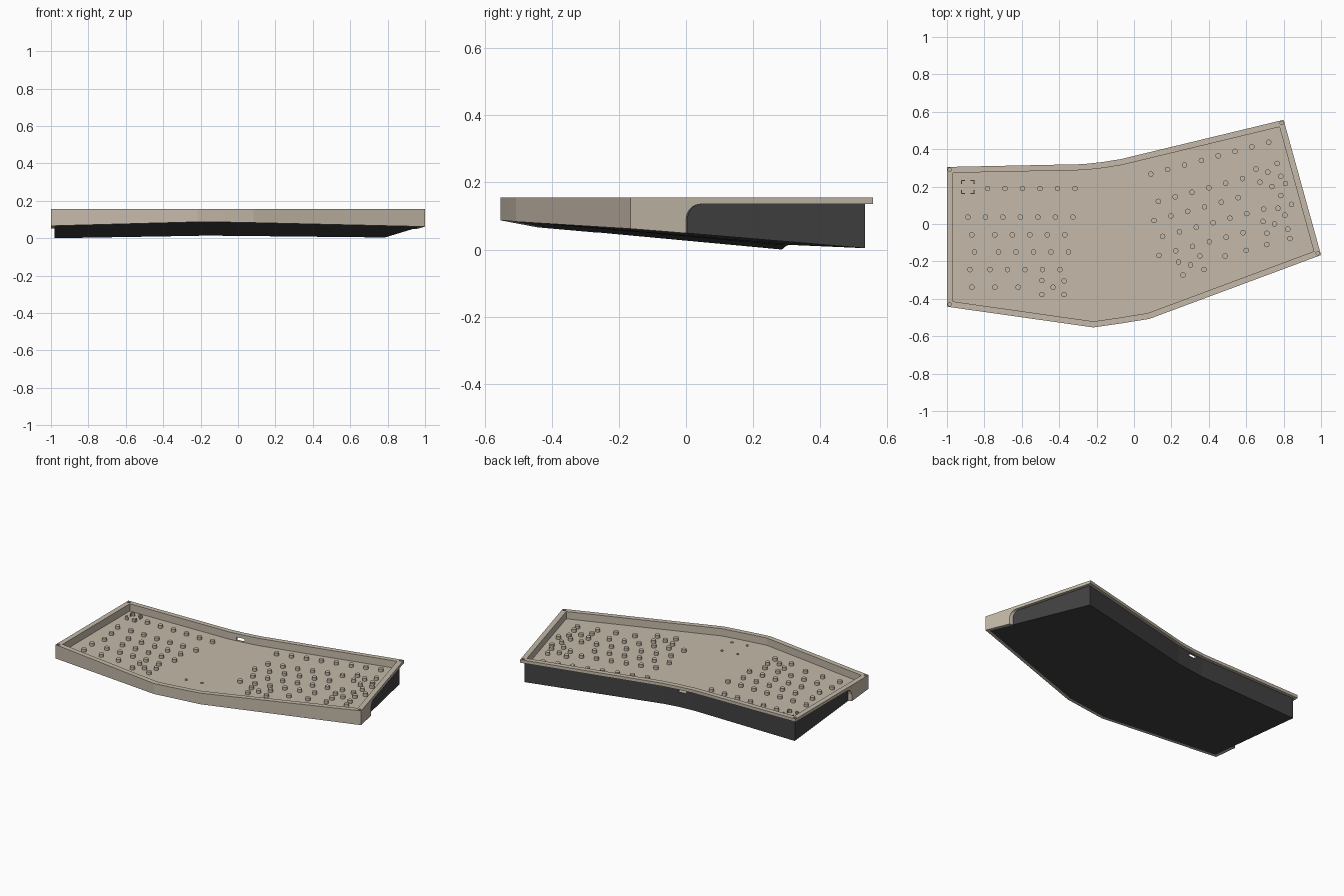
import bpy, bmesh, math
from mathutils import Vector, Matrix

if "Cube" in bpy.data.objects:
    bpy.data.objects.remove(bpy.data.objects["Cube"])

# Outline of the case, counter-clockwise: front left to right, back right to left
FRONT = [(-1, -.442), (-.217, -.553), (-.07, -.532), (.083, -.507), (1, -.166)]
BACK = [(.8, .557), (-.07, .347), (-.17, .331), (-.27, .32), (-1, .305)]
OUTLINE = [Vector(p) for p in FRONT + BACK]
BOTTOM_Z = [.066, .087, .086, .083, .062, .004, .013, .014, .012, 0]
N = len(OUTLINE)
TOP, LIP, FLOOR = .155, .135, .108


def material(name, rgb):
    m = bpy.data.materials.new(name)
    m.diffuse_color = (*rgb, 1)
    m.use_nodes = True
    m.node_tree.nodes["Principled BSDF"].inputs["Base Color"].default_value = m.diffuse_color
    return m


BEIGE = material("beige_plastic", (.56, .49, .40))
DARK = material("charcoal_plastic", (.055, .055, .055))


def inset(d):
    """Outline moved inward by d with mitred corners."""
    out = []
    for i, p in enumerate(OUTLINE):
        a = (p - OUTLINE[i - 1]).normalized()
        b = (OUTLINE[(i + 1) % N] - p).normalized()
        na, nb = Vector((-a.y, a.x)), Vector((-b.y, b.x))
        out.append(p + (na + nb) * d / (1 + na.dot(nb)))
    return out


def finish(name, bm, mat):
    bmesh.ops.recalc_face_normals(bm, faces=bm.faces)
    me = bpy.data.meshes.new(name)
    bm.to_mesh(me)
    bm.free()
    ob = bpy.data.objects.new(name, me)
    bpy.context.collection.objects.link(ob)
    if mat:
        me.materials.append(mat)
    return ob


def shell(name, levels, mat, strip_start=False):
    """Skin of outline loops, each level an (inset, height) pair, capped at both ends."""
    bm = bmesh.new()
    loops = []
    for d, z in levels:
        zs = z if isinstance(z, list) else [z] * N
        loops.append([bm.verts.new((p.x, p.y, h)) for p, h in zip(inset(d), zs)])
    for a, b in zip(loops, loops[1:]):
        for i in range(N):
            j = (i + 1) % N
            bm.faces.new((a[i], a[j], b[j], b[i]))
    first = loops[0]
    if strip_start:
        for i in range(4):
            bm.faces.new((first[i], first[i + 1], first[8 - i], first[9 - i]))
    else:
        bm.faces.new(first)
    bm.faces.new(loops[-1])
    return finish(name, bm, mat)


def add_cylinder(bm, x, y, z0, z1, r, sides=16):
    bmesh.ops.create_cone(bm, cap_ends=True, segments=sides, radius1=r, radius2=r,
                          depth=z1 - z0, matrix=Matrix.Translation((x, y, (z0 + z1) / 2)))


def add_box(bm, x, y, z, sx, sy, sz):
    bmesh.ops.create_cube(bm, size=1, matrix=Matrix.Translation((x, y, z))
                          @ Matrix.Diagonal((sx, sy, sz, 1)))


# Tray with overhanging rim, and the wedge base under it
tray = shell("tray", [(.022, .1), (.022, LIP), (0, LIP), (0, TOP),
                      (.032, TOP), (.032, FLOOR)], BEIGE)
base = shell("wedge_base", [(.02, BOTTOM_Z), (.02, LIP), (.0225, LIP), (.0225, .0985)],
             DARK, strip_start=True)

# Front skirt: wraps the front and part of each side, ending in a rounded corner
outer, inner = inset(0), inset(.021)


def side_columns(corner, back):
    length = (OUTLINE[back] - OUTLINE[corner]).length
    r = .045

    def column(s, z):
        t = s / length
        return (outer[corner].lerp(outer[back], t), inner[corner].lerp(inner[back], t), z)
    cut = length * .23
    t = cut / length
    cols = [column(cut, BOTTOM_Z[corner] * (1 - t) + BOTTOM_Z[back] * t)]
    for k in range(9):
        a = math.pi / 2 * k / 8
        cols.append(column(cut + r * (1 - math.cos(a)), LIP - r + r * math.sin(a)))
    return cols


columns = side_columns(0, 9)[::-1]
columns += [(outer[i], inner[i], BOTTOM_Z[i]) for i in range(5)]
columns += side_columns(4, 5)
bm = bmesh.new()
rings = [[bm.verts.new((*p, z)) for p, z in ((o, LIP), (o, low), (i, low), (i, LIP))]
         for o, i, low in columns]
for a, b in zip(rings, rings[1:]):
    for k in range(4):
        j = (k + 1) % 4
        bm.faces.new((a[k], a[j], b[j], b[k]))
bmesh.ops.remove_doubles(bm, verts=bm.verts, dist=.0001)
bmesh.ops.dissolve_degenerate(bm, dist=.0001, edges=bm.edges)
finish("front_skirt", bm, BEIGE)

# Cable port in the back wall and screw holes in the rim corners
bm = bmesh.new()
add_box(bm, -.19, .32, .121, .055, .14, .022)
holes = inset(.0145)
for i in (0, 4, 5, 9):
    add_cylinder(bm, holes[i].x, holes[i].y, .14, .17, .009)
cutter = finish("hole_cutter", bm, None)
cutter.hide_render = True
cutter.hide_viewport = True
for ob in (tray, base):
    mod = ob.modifiers.new("holes", 'BOOLEAN')
    mod.operation = 'DIFFERENCE'
    mod.solver = 'EXACT'
    mod.object = cutter

# Support posts: straight rows on the left (x, y, count)
posts = []
for x, y, n in [(-.783, .19, 6), (-.888, .037, 7), (-.744, -.058, 5), (-.724, -.15, 5),
                (-.77, -.244, 5)]:
    posts += [(x + .0935 * k, y) for k in range(n)]
posts += [(-.867, -.058), (-.853, -.15), (-.877, -.244), (-.867, -.338), (-.744, -.338),
          (-.62, -.338), (-.493, -.302), (-.374, -.304), (-.433, -.338), (-.493, -.377),
          (-.374, -.377)]
# Slanted rows on the right
for x, y, n in [(.09, .267, 8), (.13, .121, 6), (.107, .019, 6), (.153, -.066, 7),
                (.133, -.168, 6)]:
    posts += [(x + .09 * k, y + .0243 * k) for k in range(n)]
# Thumb and edge posts on the right
posts += [(.238, -.203), (.352, -.171), (.486, -.171), (.6, -.141), (.262, -.273),
          (.302, -.219), (.374, -.243), (.652, .294), (.765, .324), (.785, .255),
          (.81, .217), (.737, .2), (.715, .277), (.785, .152), (.842, .105), (.77, .084),
          (.806, .047), (.69, .014), (.752, 0), (.822, -.028), (.834, -.078),
          (.71, -.05), (.71, -.11), (.673, .224)]
bm = bmesh.new()
for x, y in posts:
    add_cylinder(bm, x, y, FLOOR - .003, .127, .0145)
support = finish("support_posts", bm, BEIGE)

# Small pegs at the centre
bm = bmesh.new()
for x, y in [(-.147, -.321), (-.045, -.305), (-.126, -.449), (-.027, -.433)]:
    add_cylinder(bm, x, y, FLOOR - .003, FLOOR + .005, .008)
pegs = finish("centre_pegs", bm, BEIGE)

# Square socket: corner brackets
bm = bmesh.new()
for sx in (-1, 1):
    for sy in (-1, 1):
        cx, cy = -.888 + sx * .034, .198 + sy * .034
        add_box(bm, cx - sx * .008, cy, .117, .022, .006, .022)
        add_box(bm, cx, cy - sy * .008, .117, .006, .022, .022)
finish("socket_brackets", bm, BEIGE)

# Smooth the round parts
for ob in (support, pegs):
    bpy.context.view_layer.objects.active = ob
    ob.select_set(True)
bpy.ops.object.shade_smooth_by_angle(angle=math.radians(35))
